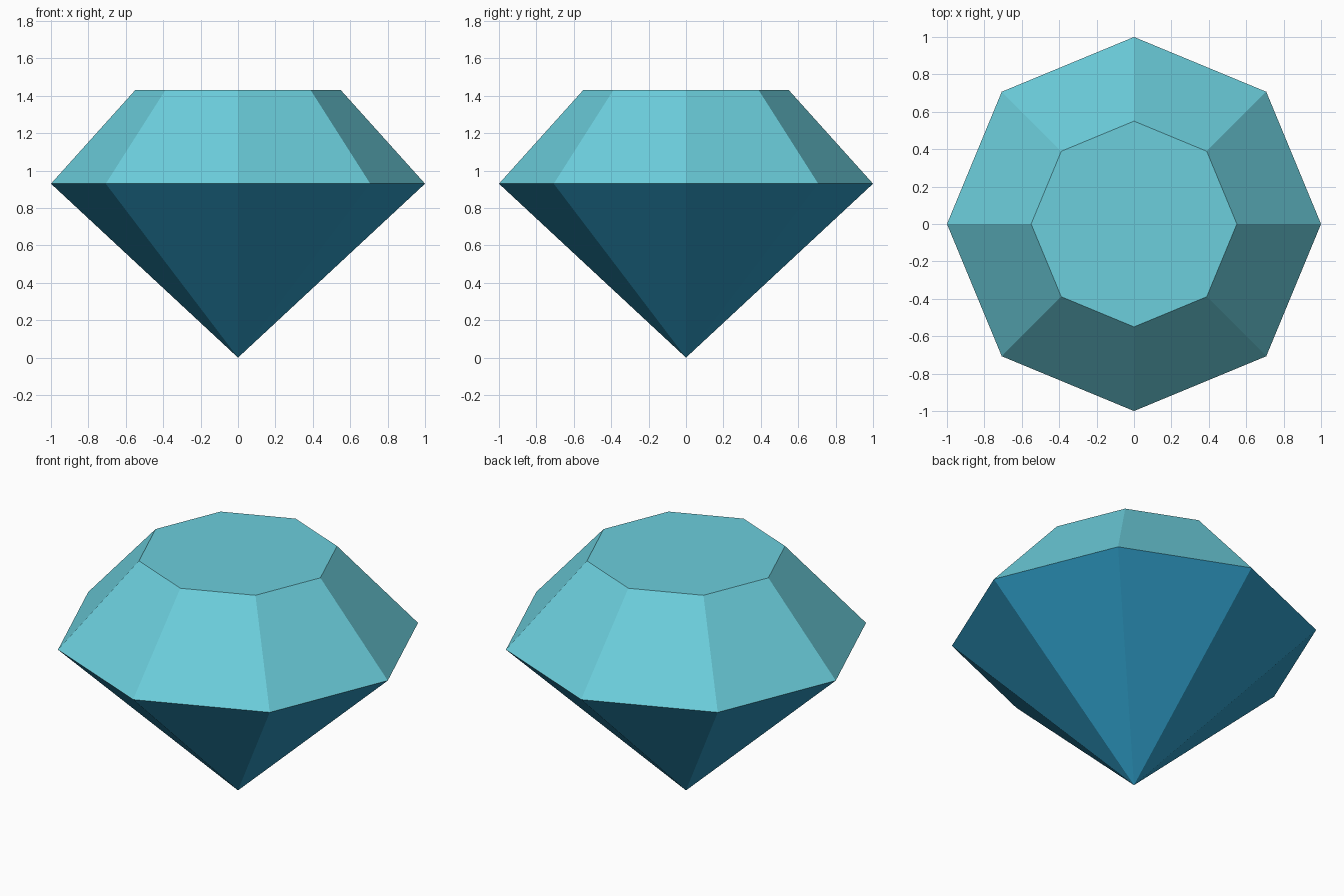
import bpy
import bmesh
from math import cos, sin, tau

cube = bpy.data.objects.get("Cube")
if cube:
    bpy.data.objects.remove(cube, do_unlink=True)

SIDES = 8
GIRDLE_Z, TABLE_Z = 0.93, 1.43
GIRDLE_R, TABLE_R = 1.0, 0.55


def make_material(name, rgb):
    mat = bpy.data.materials.new(name)
    mat.use_nodes = True
    color = (*rgb, 1.0)
    mat.diffuse_color = color
    for node in mat.node_tree.nodes:
        if node.type == "BSDF_PRINCIPLED":
            node.inputs["Base Color"].default_value = color
    return mat


def ring(bm, radius, z):
    return [bm.verts.new((radius * cos(tau * i / SIDES), radius * sin(tau * i / SIDES), z))
            for i in range(SIDES)]


bm = bmesh.new()
girdle = ring(bm, GIRDLE_R, GIRDLE_Z)
table = ring(bm, TABLE_R, TABLE_Z)
tip = bm.verts.new((0, 0, 0))

# Flat table, sloping crown facets and pointed pavilion
bm.faces.new(table)
for i in range(SIDES):
    j = (i + 1) % SIDES
    bm.faces.new((girdle[i], girdle[j], table[j], table[i]))
    bm.faces.new((girdle[j], girdle[i], tip))
bm.normal_update()

# Light crown above the girdle, deep blue pavilion below
for face in bm.faces:
    face.material_index = 0 if face.normal.z > 0 else 1

mesh = bpy.data.meshes.new("cut_gem")
bm.to_mesh(mesh)
bm.free()
mesh.materials.append(make_material("pale_turquoise", (0.15, 0.62, 0.72)))
mesh.materials.append(make_material("deep_blue", (0.028, 0.33, 0.56)))
gem = bpy.data.objects.new("cut_gem", mesh)
bpy.context.collection.objects.link(gem)
